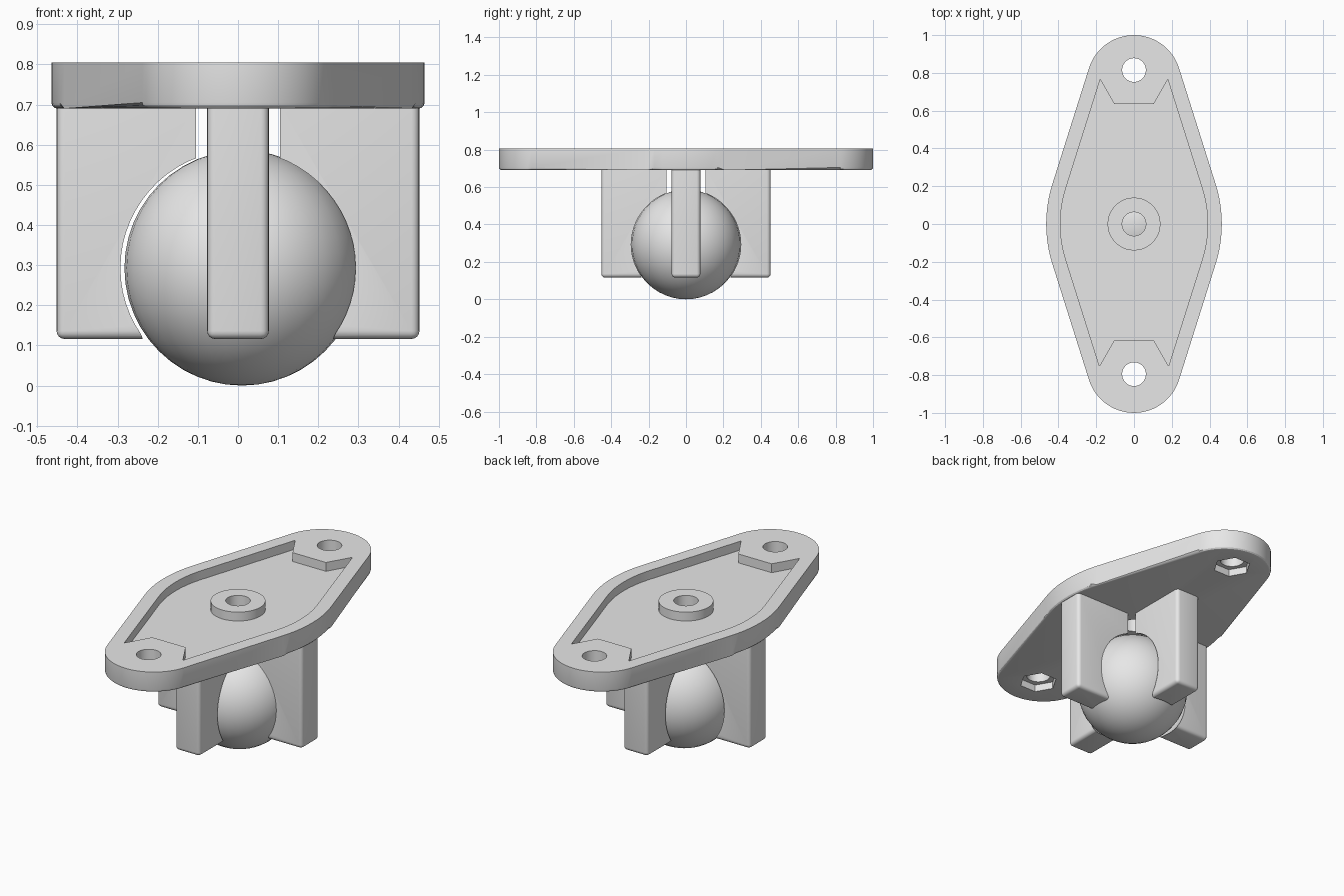
import bpy, bmesh
from math import radians, cos, sin, pi
from mathutils import Matrix

cube = bpy.data.objects.get("Cube")
if cube:
    bpy.data.objects.remove(cube, do_unlink=True)

grey = bpy.data.materials.new("plain_grey")
grey.use_nodes = True
colour = (0.8, 0.8, 0.8, 1)
grey.diffuse_color = colour
grey.node_tree.nodes["Principled BSDF"].inputs["Base Color"].default_value = colour

TOP, BOTTOM, FLOOR = 0.805, 0.69, 0.755
HOLES = (0.815, -0.795)
BALL_Z, BALL_R = 0.293, 0.293
LEAN = 17.5            # direction of the slanted plate sides, in degrees


def finish(bm, name):
    bmesh.ops.recalc_face_normals(bm, faces=bm.faces)
    mesh = bpy.data.meshes.new(name)
    bm.to_mesh(mesh)
    bm.free()
    mesh.materials.append(grey)
    obj = bpy.data.objects.new(name, mesh)
    bpy.context.collection.objects.link(obj)
    return obj


def prism(name, points, z0, z1, bevel=0):
    bm = bmesh.new()
    base = bm.faces.new([bm.verts.new((x, y, z0)) for x, y in points])
    rim = list(base.edges)
    ext = bmesh.ops.extrude_face_region(bm, geom=[base], use_keep_orig=True)
    for v in ext["geom"]:
        if isinstance(v, bmesh.types.BMVert):
            v.co.z = z1
    if bevel:
        bmesh.ops.bevel(bm, geom=rim, offset=bevel, segments=3, profile=0.5, affect='EDGES')
    return finish(bm, name)


def ball(name, radius, x, segments, rings):
    bm = bmesh.new()
    bmesh.ops.create_uvsphere(bm, u_segments=segments, v_segments=rings, radius=radius,
                              matrix=Matrix.Translation((x, 0, BALL_Z)))
    return finish(bm, name)


def arc(cx, cy, r, a0, a1, n):
    angles = [radians(a0 + (a1 - a0) * i / n) for i in range(n + 1)]
    return [(cx + r * cos(a), cy + r * sin(a)) for a in angles]


def ring(cy, r, n):
    return arc(0, cy, r, 0, 360, n)[:-1]


def cut(obj, *cutters):
    for c in cutters:
        mod = obj.modifiers.new("cut", 'BOOLEAN')
        mod.operation, mod.solver, mod.object = 'DIFFERENCE', 'EXACT', c
        bpy.context.view_layer.objects.active = obj
        bpy.ops.object.modifier_apply(modifier=mod.name)
        bpy.data.objects.remove(c, do_unlink=True)


def smooth(obj, angle):
    bpy.ops.object.select_all(action='DESELECT')
    obj.select_set(True)
    bpy.context.view_layer.objects.active = obj
    bpy.ops.object.shade_smooth_by_angle(angle=radians(angle))


# Mounting plate: rounded diamond with a softened lower rim
outline = (arc(-0.235, 0, 0.7, -LEAN, LEAN, 10) + arc(0, 0.75, 0.25, LEAN, 180 - LEAN, 24)
           + arc(0.235, 0, 0.7, 180 - LEAN, 180 + LEAN, 10)
           + arc(0, -0.75, 0.25, 180 + LEAN, 360 - LEAN, 24))
plate = prism("mounting_plate", outline, BOTTOM, TOP, 0.015)

# Top pocket, stopped by the hexagonal lands and the centre boss
back = [(0.179, 0.765), (0.104, 0.635), (-0.104, 0.635), (-0.179, 0.765)]
front = [(-0.183, -0.752), (-0.104, -0.615), (0.104, -0.615), (0.183, -0.752)]
pocket = prism("pocket_cutter", arc(-0.235, 0, 0.625, -LEAN, LEAN, 10) + back
               + arc(0.235, 0, 0.625, 180 - LEAN, 180 + LEAN, 10) + front, FLOOR, TOP + 0.1)
cut(pocket, prism("boss_core", ring(0, 0.14, 40), FLOOR - 0.1, TOP + 0.2))
cut(plate, pocket, prism("centre_hole", ring(0, 0.063, 32), BOTTOM - 0.1, TOP + 0.1))

# Bolt holes with hexagonal nut recesses underneath
for y in HOLES:
    cut(plate, prism("bolt_hole", ring(y, 0.063, 32), BOTTOM - 0.1, TOP + 0.1),
        prism("nut_recess", ring(y, 0.1, 6), BOTTOM - 0.1, BOTTOM + 0.04))
smooth(plate, 25)

# Four retaining arms hollowed to follow the ball
for i, side in enumerate(("left", "back", "right", "front")):
    bm = bmesh.new()
    bmesh.ops.create_cube(bm, size=1)
    for v in bm.verts:
        v.co.x = 0.452 if v.co.x > 0 else 0.105
        v.co.y *= 0.154
        v.co.z = BOTTOM + 0.01 if v.co.z > 0 else 0.116
    soft = []
    for e in bm.edges:
        a, b = (v.co for v in e.verts)
        low = a.z < 0.2 and b.z < 0.2
        outer = a.x > 0.4 and b.x > 0.4 and abs(a.z - b.z) > 0.1
        if low or outer:
            soft.append(e)
    bmesh.ops.bevel(bm, geom=soft, offset=0.02, segments=4, profile=0.5, affect='EDGES')
    bmesh.ops.rotate(bm, verts=bm.verts, matrix=Matrix.Rotation(i * pi / 2, 3, 'Z'))
    arm = finish(bm, side + "_arm")
    cut(arm, ball("socket_cutter", 0.303, 0, 48, 32))
    smooth(arm, 35)

# Rolling ball
smooth(ball("rolling_ball", BALL_R, 0.01, 32, 24), 60)
